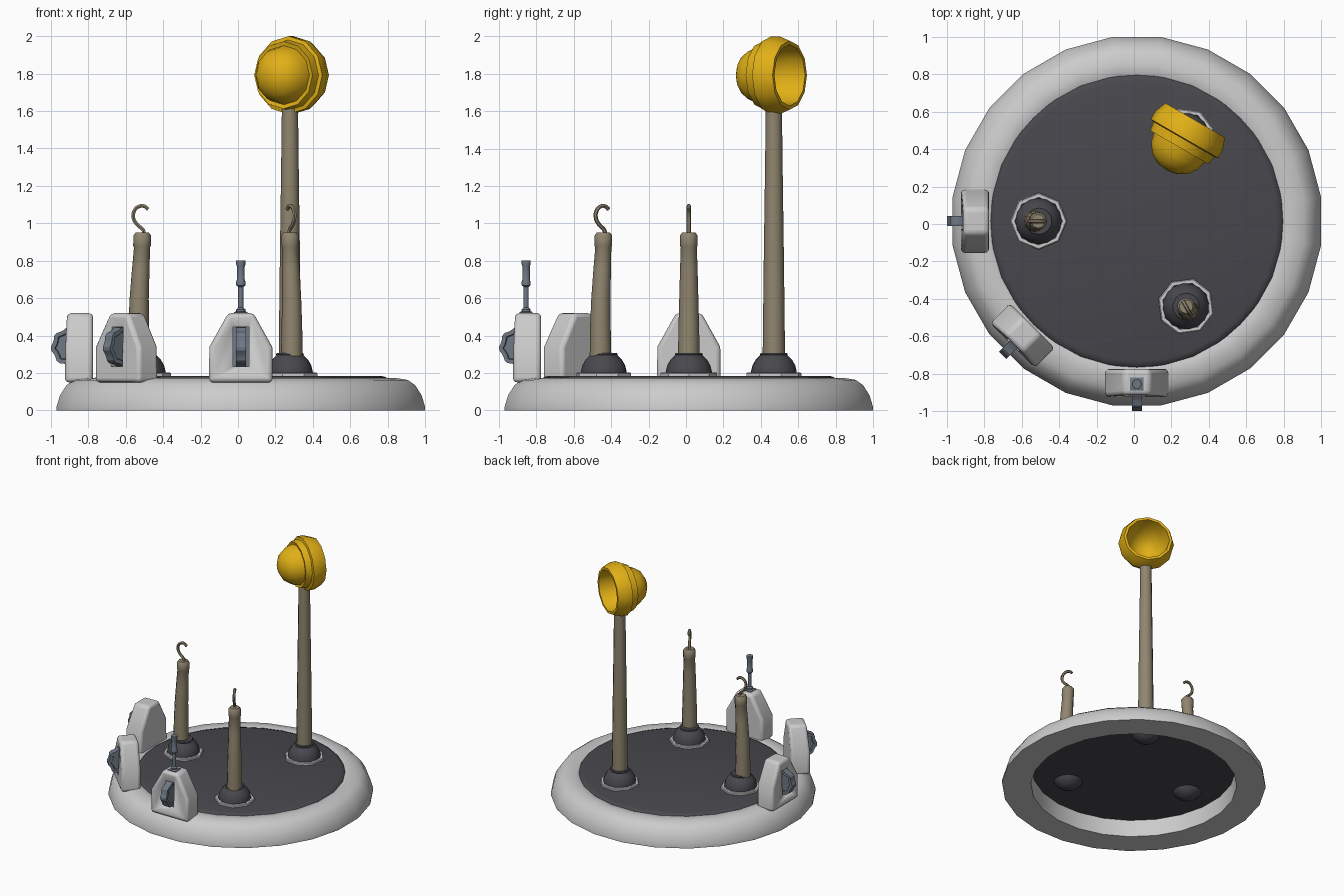
import bpy, bmesh
from math import sin, cos, pi, radians
from mathutils import Matrix, Vector

if "Cube" in bpy.data.objects:
    bpy.data.objects.remove(bpy.data.objects["Cube"])

CENTRE = Matrix.Translation((0.015, 0.015, 0))


def material(name, rgb):
    m = bpy.data.materials.new(name)
    m.diffuse_color = (*rgb, 1)
    m.use_nodes = True
    m.node_tree.nodes["Principled BSDF"].inputs["Base Color"].default_value = m.diffuse_color
    return m


DARK = material("dark_rubber", (0.065, 0.065, 0.075))
TAN = material("tan_wood", (0.28, 0.235, 0.16))
STEEL = material("blue_steel", (0.16, 0.19, 0.235))
YELLOW = material("yellow_paint", (0.75, 0.43, 0.008))


def finish(name, bm, matrix, mat=None, angle=40):
    bmesh.ops.remove_doubles(bm, verts=bm.verts, dist=1e-5)
    bmesh.ops.recalc_face_normals(bm, faces=bm.faces)
    mesh = bpy.data.meshes.new(name)
    bm.to_mesh(mesh)
    bm.free()
    ob = bpy.data.objects.new(name, mesh)
    bpy.context.collection.objects.link(ob)
    ob.matrix_world = matrix
    if mat:
        mesh.materials.append(mat)
    bpy.ops.object.select_all(action='DESELECT')
    ob.select_set(True)
    bpy.context.view_layer.objects.active = ob
    bpy.ops.object.shade_smooth_by_angle(angle=radians(angle))
    return ob


def lathe(name, profile, sides, matrix, mat=None, closed=False, phase=0):
    """Spin (radius, z[, x shift]) points around z."""
    bm = bmesh.new()
    rows = []
    for r, z, *shift in profile:
        dx = shift[0] if shift else 0
        rows.append([bm.verts.new((r * cos(2 * pi * (i + phase) / sides) + dx,
                                   r * sin(2 * pi * (i + phase) / sides), z))
                     for i in range(sides)])
    pairs = list(zip(rows, rows[1:])) + ([(rows[-1], rows[0])] if closed else [])
    for a, b in pairs:
        for i in range(sides):
            j = (i + 1) % sides
            bm.faces.new((a[i], a[j], b[j], b[i]))
    return finish(name, bm, matrix, mat)


def prism(name, outline, depth, matrix, mat=None, angle=40, inset=0):
    """Extrude an (x, z) outline symmetrically along y."""
    bm = bmesh.new()
    front = [bm.verts.new((x, -depth / 2, z)) for x, z in outline]
    back = [bm.verts.new((x, depth / 2, z)) for x, z in outline]
    n = len(outline)
    caps = [bm.faces.new(front), bm.faces.new(back[::-1])]
    for i in range(n):
        bm.faces.new((front[i], back[i], back[(i + 1) % n], front[(i + 1) % n]))
    bmesh.ops.recalc_face_normals(bm, faces=bm.faces)
    if inset:
        for f in caps:
            bmesh.ops.inset_region(bm, faces=[f], thickness=inset, depth=0)
            bmesh.ops.inset_region(bm, faces=[f], thickness=0.005, depth=-0.01)
    return finish(name, bm, matrix, mat, angle)


# Base: rounded rim, floor disc
lathe("base_rim", [(0.993, 0), (0.993, 0.02), (0.975, 0.08), (0.94, 0.135), (0.90, 0.163),
                   (0.84, 0.173), (0.79, 0.172), (0.765, 0.155), (0.775, 0.0)],
      24, CENTRE, closed=True, phase=0.5)
lathe("floor_disc", [(0, 0.135), (0.77, 0.135), (0.785, 0.165), (0.775, 0.178),
                     (0.75, 0.185), (0, 0.185)], 32, CENTRE, DARK)


# Sockets and posts, 120 degrees apart; local +x points to the centre
def socket(angle):
    m = CENTRE @ Matrix.Rotation(radians(angle), 4, 'Z') @ Matrix.Translation((0.525, 0, 0)) \
        @ Matrix.Rotation(pi, 4, 'Z')
    lathe("socket_ring", [(0.152, 0.17), (0.152, 0.198), (0.146, 0.203), (0.128, 0.203),
                          (0.122, 0.17)], 8, m, closed=True)
    ball = [(0.124 * cos(t), 0.195 + 0.124 * sin(t))
            for t in [radians(-90 + i * 16) for i in range(10)]]
    ball[0] = (0, 0.071)
    lathe("socket_ball", ball + [(0.075, 0.3), (0.07, 0.308), (0, 0.308)], 16, m, DARK)
    return m


def hook_post(m):
    lathe("hook_post", [(0, 0.28, -0.02), (0.058, 0.28, -0.02), (0.055, 0.45, -0.021),
                        (0.051, 0.6, -0.018), (0.047, 0.75, -0.01), (0.043, 0.87, -0.003),
                        (0.047, 0.88, -0.003), (0.047, 0.935, -0.002), (0.036, 0.95, -0.002),
                        (0, 0.95, -0.002)], 12, m, TAN)
    cu = bpy.data.curves.new("hook", 'CURVE')
    cu.dimensions = '3D'
    cu.bevel_depth = 0.011
    cu.bevel_resolution = 1
    cu.resolution_u = 3
    cu.use_fill_caps = True
    path = [(0.008, 0.94), (0.003, 0.965), (-0.025, 0.99), (-0.048, 1.025), (-0.045, 1.065),
            (-0.02, 1.09), (0.01, 1.091), (0.03, 1.075)]
    sp = cu.splines.new('BEZIER')
    sp.bezier_points.add(len(path) - 1)
    for p, (x, z) in zip(sp.bezier_points, path):
        p.co = (x, 0, z)
        p.handle_left_type = p.handle_right_type = 'AUTO'
    cu.materials.append(TAN)
    ob = bpy.data.objects.new("hook", cu)
    bpy.context.collection.objects.link(ob)
    ob.matrix_world = m
    bpy.ops.object.select_all(action='DESELECT')
    ob.select_set(True)
    bpy.context.view_layer.objects.active = ob
    bpy.ops.object.convert(target='MESH')
    bpy.ops.object.shade_smooth_by_angle(angle=radians(50))


for a in (180, -60):
    hook_post(socket(a))

# Tall post carrying the hollow bell, which opens outward
tall = socket(60)
lathe("tall_post", [(0, 0.28), (0.06, 0.28), (0.054, 0.8), (0.047, 1.3), (0.043, 1.63), (0, 1.63)],
      12, tall, TAN)
aim = tall @ Matrix.Translation((0, 0, 1.792)) @ Matrix.Rotation(-pi / 2, 4, 'Y')
lathe("bell", [(0, -0.21), (0.06, -0.2), (0.11, -0.17), (0.145, -0.12), (0.158, -0.065),
               (0.18, -0.07), (0.188, -0.02), (0.208, -0.015), (0.208, 0.035), (0.184, 0.098),
               (0.164, 0.098), (0.155, 0.01), (0.11, -0.085), (0.05, -0.125), (0, -0.13)],
      12, aim, YELLOW)

# Consoles on the rim with slotted thumb wheels; local -y faces outward
half = [(0.17, 0.15), (0.168, 0.34), (0.068, 0.52)]
outline = half + [(-x, z) for x, z in half[::-1]]
slot = [(sx * 0.043, z) for sx, z in ((-1, 0.235), (1, 0.235), (1, 0.445), (-1, 0.445))]
gear = [(r * cos(2 * pi * i / 32), r * sin(2 * pi * i / 32))
        for i, r in enumerate([0.105, 0.105, 0.097, 0.097] * 8)]
for a in (0, -45, -90):
    rot = CENTRE @ Matrix.Rotation(radians(a), 4, 'Z')
    place = rot @ Matrix.Translation((0, -0.865, 0))
    body = prism("console", outline, 0.15, place)
    for v in body.data.vertices:
        if v.co.z > 0.5 and v.co.y < 0:
            v.co.y += 0.012
    bev = body.modifiers.new("bevel", 'BEVEL')
    bev.width, bev.segments, bev.limit_method = 0.022, 3, 'ANGLE'
    cutter = prism("slot_cutter", slot, 0.16, rot @ Matrix.Translation((0, -0.96, 0)), STEEL)
    cutter.hide_render = True
    cutter.hide_set(True)
    cut = body.modifiers.new("slot", 'BOOLEAN')
    cut.object, cut.operation, cut.solver = cutter, 'DIFFERENCE', 'EXACT'
    # steel lining plate in the slot, then the wheel
    prism("slot_lining", slot, 0.01, rot @ Matrix.Translation((0, -0.882, 0)), STEEL)
    hub = rot @ Matrix.Translation((0, -0.91, 0.34)) @ Matrix.Rotation(pi / 2, 4, 'Z')
    prism("thumb_wheel", gear, 0.054, hub, STEEL, 30, inset=0.022)

# Lever on top of the front console
lever = CENTRE @ Matrix.Translation((0, -0.87, 0))
lathe("lever_base", [(0, 0.5), (0.05, 0.5), (0.05, 0.525), (0.036, 0.53), (0, 0.53)],
      4, lever, STEEL, phase=0.5)
lathe("lever", [(0, 0.52), (0.025, 0.52), (0.025, 0.54), (0.014, 0.55), (0.014, 0.66),
                (0.024, 0.668), (0.026, 0.685), (0.021, 0.7), (0.021, 0.77), (0.026, 0.785),
                (0.025, 0.802), (0, 0.802)], 10, lever, STEEL)
